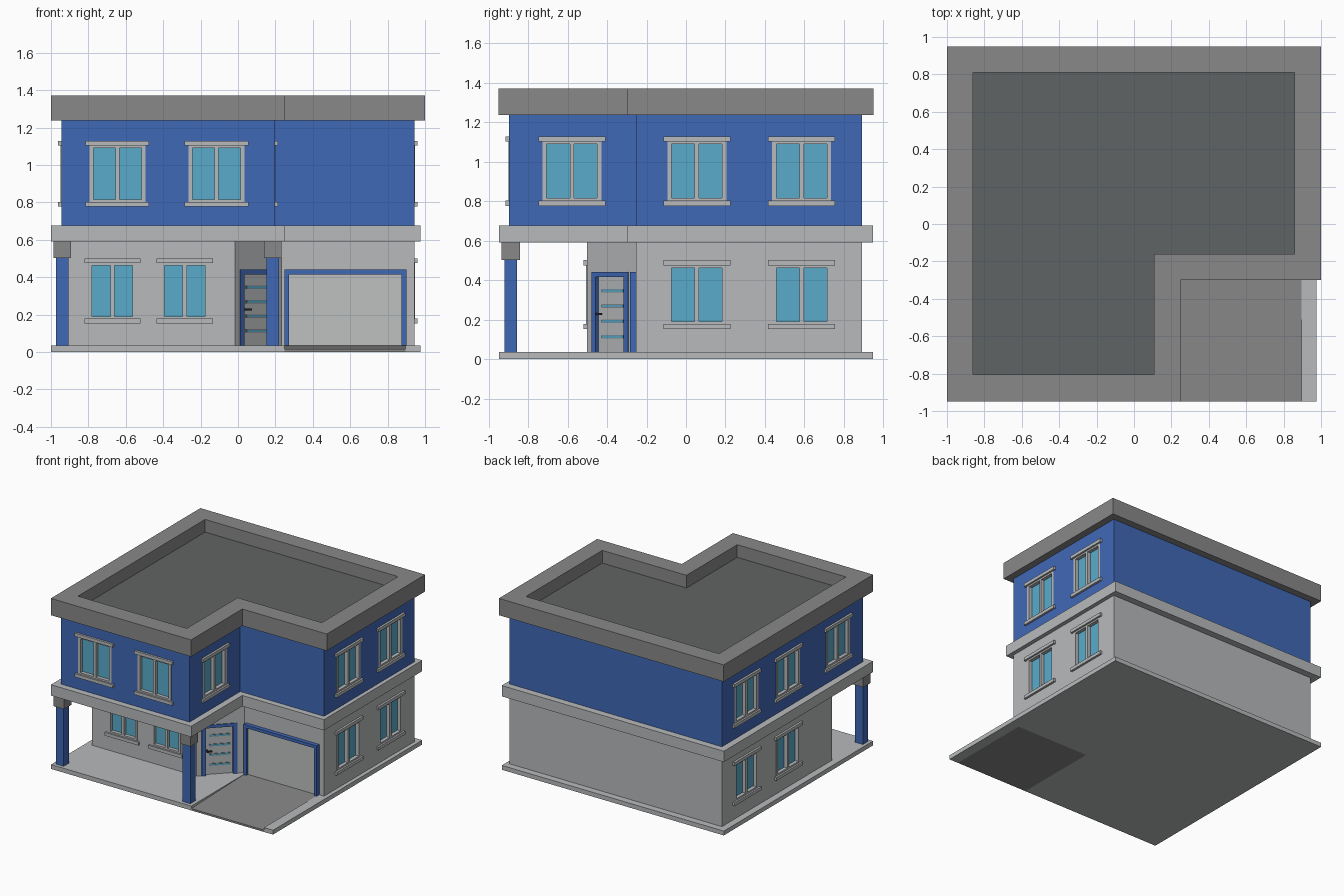
import bpy, bmesh, math
from mathutils import Matrix, Vector

if "Cube" in bpy.data.objects:
    bpy.data.objects.remove(bpy.data.objects["Cube"])


def material(name, r, g, b):
    m = bpy.data.materials.new(name)
    m.diffuse_color = (r, g, b, 1)
    m.use_nodes = True
    m.node_tree.nodes["Principled BSDF"].inputs["Base Color"].default_value = m.diffuse_color
    return m


WALL = material("light grey", 0.48, 0.49, 0.50)
BLUE = material("blue paint", 0.051, 0.138, 0.468)
RIM = material("mid grey", 0.25, 0.25, 0.25)
ROOF = material("dark roof grey", 0.117, 0.127, 0.125)
GLASS = material("glass blue", 0.102, 0.407, 0.597)
PANEL = material("pale panel grey", 0.52, 0.535, 0.535)
DARK = material("dark metal", 0.03, 0.03, 0.03)


def finish(name, bm, *mats):
    bmesh.ops.recalc_face_normals(bm, faces=bm.faces)
    me = bpy.data.meshes.new(name)
    bm.to_mesh(me)
    bm.free()
    for m in mats:
        me.materials.append(m)
    ob = bpy.data.objects.new(name, me)
    bpy.context.collection.objects.link(ob)
    return ob


def boxes(name, mat, spans, place=Matrix()):
    """One object made of boxes given as (x0, x1, y0, y1, z0, z1)."""
    bm = bmesh.new()
    for x0, x1, y0, y1, z0, z1 in spans:
        fit = Matrix.Translation(((x0 + x1) / 2, (y0 + y1) / 2, (z0 + z1) / 2)) \
            @ Matrix.Diagonal((x1 - x0, y1 - y0, z1 - z0, 1))
        bmesh.ops.create_cube(bm, size=1, matrix=place @ fit)
    return finish(name, bm, mat)


def prism(name, mat, outline, z0, z1):
    bm = bmesh.new()
    face = bm.faces.new([bm.verts.new((x, y, z0)) for x, y in outline])
    up = bmesh.ops.extrude_face_region(bm, geom=[face])["geom"]
    bmesh.ops.translate(bm, vec=(0, 0, z1 - z0),
                        verts=[v for v in up if isinstance(v, bmesh.types.BMVert)])
    return finish(name, bm, mat)


def ell(x0, x1, y0, y1, nx, ny):
    """L-shaped outline with the front right corner left out."""
    return [(x0, y0), (nx, y0), (nx, ny), (x1, ny), (x1, y1), (x0, y1)]


def wall_place(x, y, angle):
    """Local frame on a wall: x along it, -y outwards."""
    return Matrix.Translation((x, y, 0)) @ Matrix.Rotation(math.radians(angle), 4, 'Z')


def cut(target, cutters):
    for c in cutters:
        c.hide_render = True
        mod = target.modifiers.new("opening", 'BOOLEAN')
        mod.operation, mod.solver, mod.object = 'DIFFERENCE', 'EXACT', c
        bpy.context.view_layer.objects.active = target
        bpy.ops.object.modifier_apply(modifier=mod.name)
        bpy.data.objects.remove(c)


# Main volumes
X0, X1, Y0, Y1 = -0.945, 0.943, -0.897, 0.893
PORCH_Y, NOTCH_X, NOTCH_Y = -0.503, 0.197, -0.253
lower = prism("ground_floor_walls", WALL,
              [(X0, PORCH_Y), (-0.017, PORCH_Y), (0.233, NOTCH_Y),
               (X1, NOTCH_Y), (X1, Y1), (X0, Y1)], 0.035, 0.59)
upper = prism("upper_floor_walls", BLUE, ell(X0, X1, Y0, Y1, NOTCH_X, NOTCH_Y), 0.675, 1.237)
prism("floor_band", WALL, ell(-1, 0.975, -0.948, 0.948, 0.248, -0.3), 0.59, 0.677)

# Base slab with a driveway ramp let into it
prism("base_slab", WALL,
      [(-1, -0.948), (0.248, -0.948), (0.248, NOTCH_Y), (0.895, NOTCH_Y), (0.895, -0.948),
       (0.975, -0.948), (0.975, 0.948), (-1, 0.948)], 0, 0.035)
ramp = boxes("driveway", RIM, [(0.248, 0.895, -0.948, NOTCH_Y, 0, 0.034)])
for v in ramp.data.vertices:
    if v.co.z > 0.01 and v.co.y < -0.5:
        v.co.z = 0.015

# Roof with raised rim
bm = bmesh.new()
outer = ell(-1, 1, -0.95, 0.95, 0.248, -0.3)
inner = ell(-0.86, 0.857, -0.805, 0.81, 0.108, -0.16)
rings = [[bm.verts.new((x, y, z)) for x, y in pts]
         for pts, z in ((outer, 1.237), (outer, 1.372), (inner, 1.372), (inner, 1.27))]
for a, b in zip(rings, rings[1:]):
    for i in range(6):
        j = (i + 1) % 6
        bm.faces.new((a[i], a[j], b[j], b[i]))
bm.faces.new(rings[0])
bm.faces.new(rings[3]).material_index = 1
finish("roof", bm, RIM, ROOF)

# Porch columns and capitals
for side, x in (("left", -0.94), ("right", 0.186)):
    y = -0.888
    boxes(side + "_porch_column", BLUE, [(x - .034, x + .034, y - .032, y + .032, .035, .505)])
    boxes(side + "_column_capital", RIM, [(x - .047, x + .047, y - .046, y + .046, .503, .59)])


# Windows
def window(name, place, half, z0, z1):
    w, d = 0.022, 0.04
    boxes(name + "_frame", WALL, [
        (-half, -half + w, -.003, d, z0, z1), (half - w, half, -.003, d, z0, z1),
        (-w / 2, w / 2, -.003, d, z0, z1),
        (-half, half, -.003, d, z0, z0 + .013), (-half, half, -.003, d, z1 - .013, z1)], place)
    boxes(name + "_glass", GLASS, [(-half + .01, half - .01, .025, .035, z0 + .005, z1 - .005)], place)
    boxes(name + "_sill", WALL, [(-half - .02, half + .02, -.017, .01, z0 - .026, z0)], place)
    boxes(name + "_lintel", WALL, [(-half - .02, half + .02, -.017, .01, z1, z1 + .026)], place)
    return boxes(name + "_cutter", WALL, [(-half, half, -.05, d, z0, z1)], place)


LOW, HIGH = (0.178, 0.475), (0.803, 1.103)
low_cuts, high_cuts = [], []
for i, x in enumerate((-0.672, -0.285)):
    low_cuts.append(window(f"porch_window_{i}", wall_place(x, PORCH_Y, 0), 0.13, *LOW))
for i, x in enumerate((-0.645, -0.115)):
    high_cuts.append(window(f"front_window_{i}", wall_place(x, Y0, 0), 0.15, *HIGH))
for side, wx, angle in (("right", X1, 90), ("left", X0, -90)):
    for i, y in enumerate((0.055, 0.586)):
        place = wall_place(wx, y, angle)
        low_cuts.append(window(f"{side}_lower_window_{i}", place, 0.15, *LOW))
        high_cuts.append(window(f"{side}_upper_window_{i}", place, 0.15, *HIGH))
high_cuts.append(window("notch_window", wall_place(NOTCH_X, -0.578, 90), 0.15, *HIGH))
high_cuts.append(window("left_upper_window_2", wall_place(X0, -0.578, -90), 0.15, *HIGH))

# Entrance door on the angled wall
door = wall_place(0.103, -0.383, 45)
H, T = 0.131, 0.03
low_cuts.append(boxes("door_cutter", WALL, [(-H, H, -.05, .035, .03, .44)], door))
boxes("door_frame", BLUE, [(-H, -H + T, -.006, .035, .035, .44), (H - T, H, -.006, .035, .035, .44),
                           (-H, H, -.006, .035, .415, .44)], door)
boxes("door_panel", WALL, [(-H + T, H - T, .015, .035, .035, .415)], door)
rows = (0.113, 0.192, 0.269, 0.346)
boxes("door_strip_trim", RIM, [(-.075, .085, .011, .016, z - .009, z + .009) for z in rows], door)
boxes("door_strip_glass", GLASS, [(-.071, .081, .008, .012, z - .006, z + .006) for z in rows], door)
boxes("door_handle", DARK, [(-.095, -.085, -.008, .016, .222, .234),
                            (-.095, -.055, -.014, -.006, .222, .234)], door)

# Garage door and its frame
G0, G1 = 0.248, 0.9
boxes("garage_frame", BLUE, [(G0, G0 + .025, -.285, -.25, .034, .44),
                             (G1 - .025, G1, -.285, -.25, .034, .44),
                             (G0, G1, -.285, -.25, .415, .44)])
boxes("garage_door", PANEL, [(G0 + .02, G1 - .02, -.262, -.25, .034, .42)])

cut(lower, low_cuts)
cut(upper, high_cuts)
